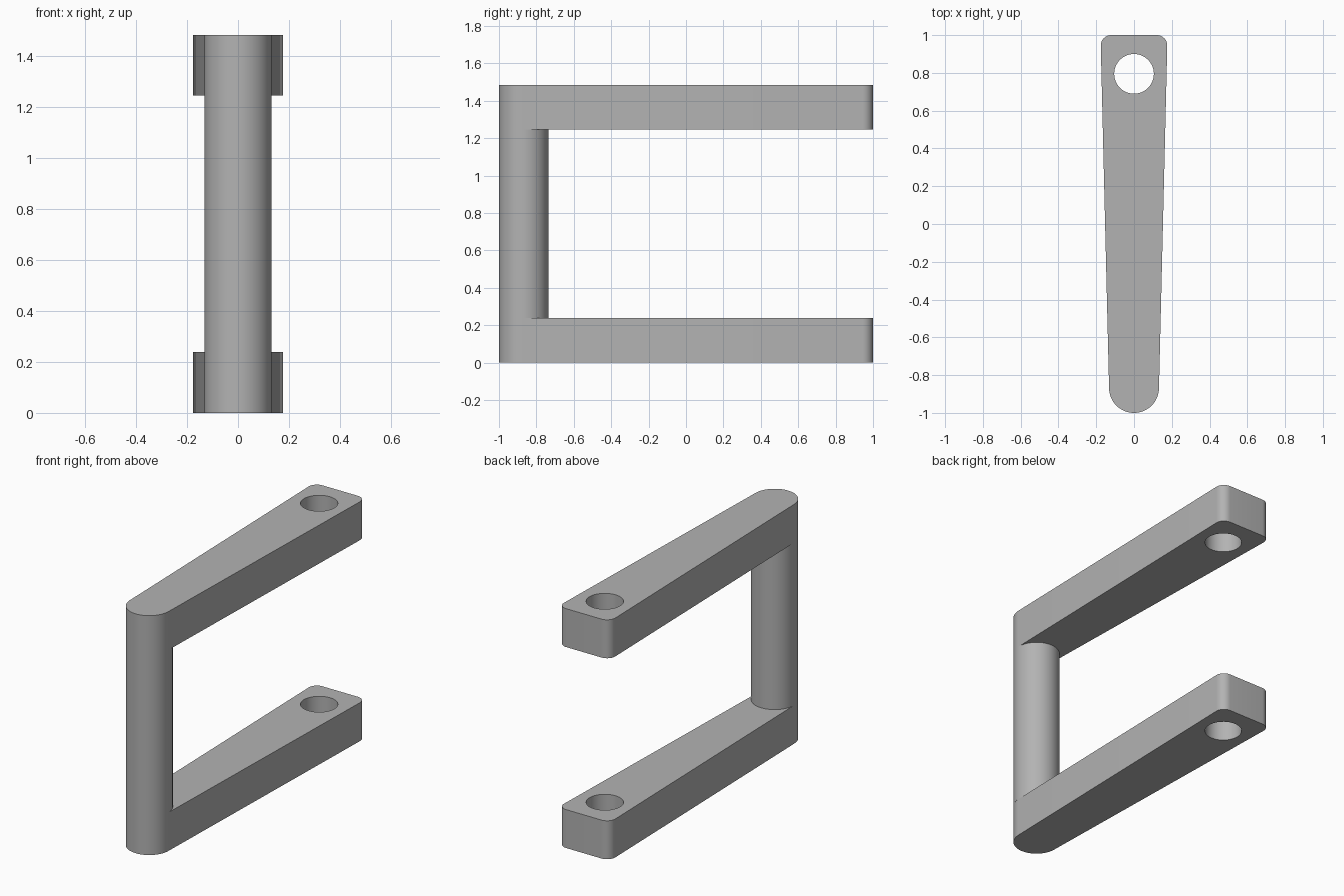
import bpy
import bmesh
from math import radians, sin, cos, pi, atan2

if "Cube" in bpy.data.objects:
    bpy.data.objects.remove(bpy.data.objects["Cube"], do_unlink=True)

# Main dimensions
HEIGHT, THICK = 1.483, 0.238
POST_R, POST_Y = 0.132, -0.868
BACK_HALF, CORNER_R = 0.176, 0.055
HOLE_R, HOLE_Y = 0.105, 0.795

grey = bpy.data.materials.new("plain grey")
grey.use_nodes = True
grey.diffuse_color = (0.45, 0.45, 0.45, 1)
grey.node_tree.nodes["Principled BSDF"].inputs["Base Color"].default_value = grey.diffuse_color


def arc(cx, cy, r, start, end, steps):
    angles = [start + (end - start) * i / steps for i in range(steps + 1)]
    return [(cx + r * cos(a), cy + r * sin(a)) for a in angles]


def prism(name, loops, z0, z1):
    """Extrude an outline, with optional hole loops, from z0 to z1."""
    bm = bmesh.new()
    edges = []
    for loop in loops:
        verts = [bm.verts.new((x, y, z0)) for x, y in loop]
        edges += [bm.edges.new((v, verts[i - 1])) for i, v in enumerate(verts)]
    bmesh.ops.triangle_fill(bm, edges=edges, use_beauty=True)
    grown = bmesh.ops.extrude_face_region(bm, geom=bm.faces[:], use_keep_orig=True)
    top = [g for g in grown["geom"] if isinstance(g, bmesh.types.BMVert)]
    bmesh.ops.translate(bm, verts=top, vec=(0, 0, z1 - z0))
    bmesh.ops.recalc_face_normals(bm, faces=bm.faces)
    mesh = bpy.data.meshes.new(name)
    bm.to_mesh(mesh)
    bm.free()
    mesh.materials.append(grey)
    obj = bpy.data.objects.new(name, mesh)
    bpy.context.collection.objects.link(obj)
    bpy.ops.object.select_all(action='DESELECT')
    obj.select_set(True)
    bpy.context.view_layer.objects.active = obj
    bpy.ops.object.shade_smooth_by_angle(angle=radians(30))
    return obj


# Tapered arm outline: round front end, filleted back corners
corner_x, corner_y = BACK_HALF - CORNER_R, 1 - CORNER_R
taper = atan2(BACK_HALF - POST_R, corner_y - POST_Y)
outline = arc(0, POST_Y, POST_R, -pi + taper, -taper, 40)
outline += arc(corner_x, corner_y, CORNER_R, -taper, pi / 2, 10)
outline += arc(-corner_x, corner_y, CORNER_R, pi / 2, pi + taper, 10)
hole = arc(0, HOLE_Y, HOLE_R, 0, 2 * pi, 48)[:-1]

# Two matching arms and the round post joining them
prism("lower_arm", [outline, hole], 0, THICK)
prism("upper_arm", [outline, hole], HEIGHT - THICK, HEIGHT)
post = arc(0, POST_Y, POST_R, 0, 2 * pi, 80)[:-1]
prism("post", [post], THICK, HEIGHT - THICK)
